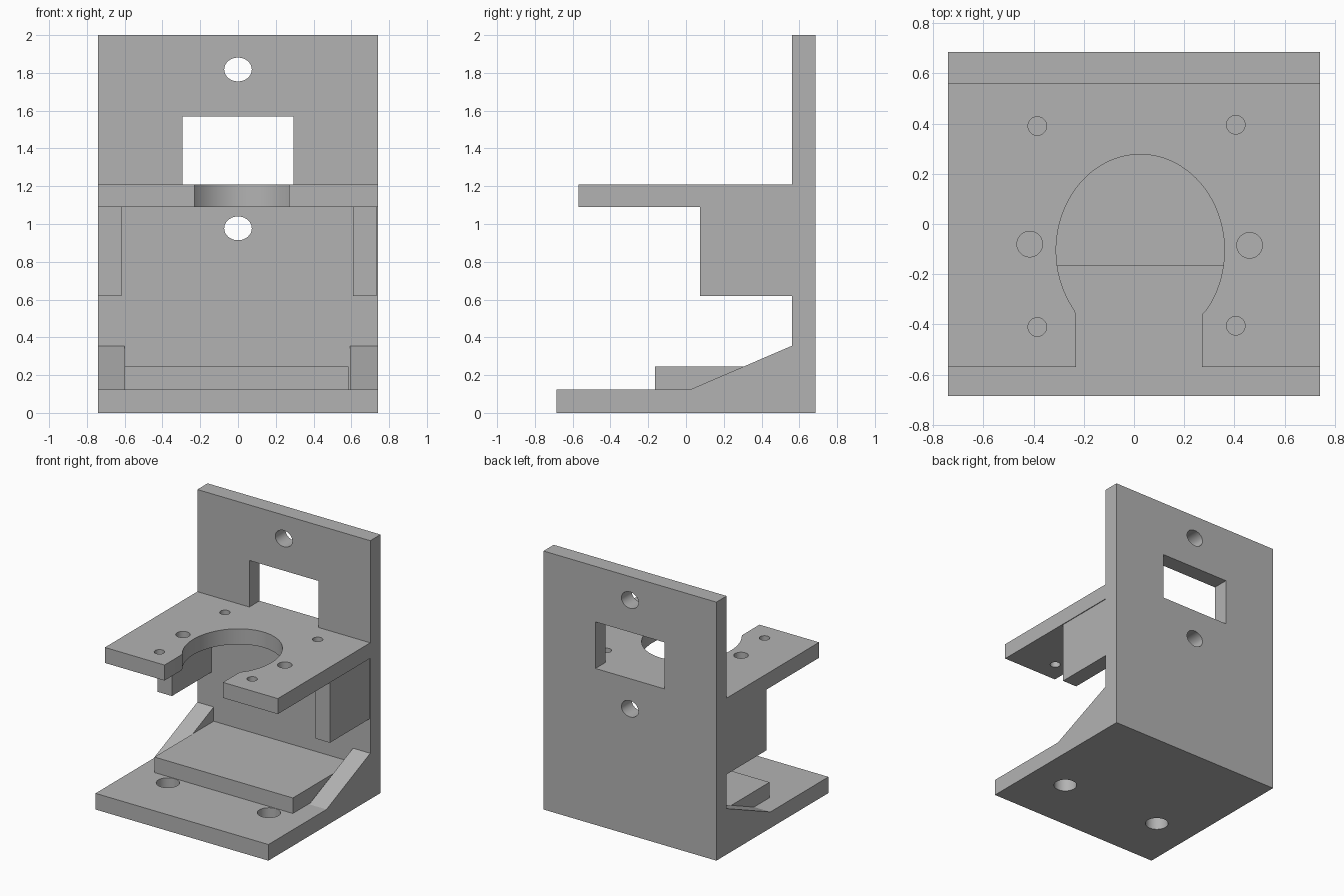
import bpy, bmesh
from math import sin, cos, pi, asin
from mathutils import Matrix

cube = bpy.data.objects.get("Cube")
if cube:
    bpy.data.objects.remove(cube, do_unlink=True)

GREY = (0.45, 0.45, 0.45, 1)
grey = bpy.data.materials.new("plain grey")
grey.use_nodes = True
grey.diffuse_color = GREY
grey.node_tree.nodes["Principled BSDF"].inputs["Base Color"].default_value = GREY

# Axis maps: profile (u, v) and thickness direction for each plane
PLANES = {
    "xy": Matrix(((1, 0, 0), (0, 1, 0), (0, 0, 1))).to_4x4(),
    "xz": Matrix(((1, 0, 0), (0, 0, 1), (0, 1, 0))).to_4x4(),
    "yz": Matrix(((0, 0, 1), (1, 0, 0), (0, 1, 0))).to_4x4(),
}


def rect(u0, u1, v0, v1):
    return [(u0, v0), (u1, v0), (u1, v1), (u0, v1)]


def arc(u, v, ru, rv, start=0, sweep=2 * pi, n=40):
    return [(u + ru * cos(start + sweep * i / n), v + rv * sin(start + sweep * i / n))
            for i in range(n)]


def plate(name, plane, low, high, outline, holes=()):
    """Extrude a flat outline with holes between two depths."""
    curve = bpy.data.curves.new(name, "CURVE")
    curve.dimensions, curve.fill_mode = "2D", "BOTH"
    curve.extrude = (high - low) / 2
    for loop in [outline, *holes]:
        spline = curve.splines.new("POLY")
        spline.points.add(len(loop) - 1)
        for point, (u, v) in zip(spline.points, loop):
            point.co = (u, v, 0, 1)
        spline.use_cyclic_u = True
    helper = bpy.data.objects.new(name + " outline", curve)
    bpy.context.collection.objects.link(helper)
    graph = bpy.context.evaluated_depsgraph_get()
    mesh = bpy.data.meshes.new_from_object(helper.evaluated_get(graph))
    bpy.data.objects.remove(helper, do_unlink=True)
    mesh.transform(PLANES[plane] @ Matrix.Translation((0, 0, (low + high) / 2)))
    bm = bmesh.new()
    bm.from_mesh(mesh)
    bmesh.ops.remove_doubles(bm, verts=bm.verts, dist=0.0005)
    bmesh.ops.recalc_face_normals(bm, faces=bm.faces)
    bm.to_mesh(mesh)
    bm.free()
    mesh.name = name
    mesh.materials.clear()
    mesh.materials.append(grey)
    obj = bpy.data.objects.new(name, mesh)
    bpy.context.collection.objects.link(obj)
    bpy.ops.object.select_all(action="DESELECT")
    obj.select_set(True)
    bpy.context.view_layer.objects.active = obj
    bpy.ops.object.shade_smooth_by_angle()
    return obj


W, D, WALL = 0.74, 0.685, 0.56

# Base with two mounting holes
plate("base", "xy", 0, 0.125, rect(-W, W, -D, WALL),
      [arc(x, -0.25, 0.082, 0.082) for x in (-0.425, 0.44)])

# Back wall with window and two holes
plate("back_wall", "xz", WALL, D, rect(-W, W, 0, 2),
      [rect(-0.295, 0.295, 1.21, 1.57)]
      + [arc(0, z, 0.073, 0.063) for z in (0.977, 1.818)])

# Shelf with a keyhole opening at the front edge
cx, cy, rx, ry = 0.025, -0.105, 0.335, 0.382
dip = asin(0.255 / ry)
keyhole = arc(cx, cy, rx, ry, -dip, pi + 2 * dip, 64)
shelf_outline = ([(0.27, -0.57), (W, -0.57), (W, WALL), (-W, WALL), (-W, -0.57),
                  (-0.23, -0.57), (-0.23, -0.36)] + keyhole[:0:-1] + [(0.27, -0.36)])
small = [(-0.385, 0.39), (0.405, 0.395), (-0.385, -0.41), (0.405, -0.405)]
large = [(-0.415, -0.08), (0.46, -0.085)]
plate("shelf", "xy", 1.09, 1.21, shelf_outline,
      [arc(x, y, 0.037, 0.037, n=32) for x, y in small]
      + [arc(x, y, 0.051, 0.051, n=32) for x, y in large])

# Raised pad on the base
plate("pad", "xy", 0.125, 0.245, rect(-0.6, 0.585, -0.165, WALL))

# Paired side braces under the shelf and sloped gussets on the base
gusset = [(0.025, 0.125), (WALL, 0.125), (WALL, 0.355)]
for side, brace_x, gusset_x in (("right", (-W, -0.618), (-W, -0.6)),
                                ("left", (0.61, 0.734), (0.592, W))):
    plate(side + "_brace", "yz", *brace_x, rect(0.075, WALL, 0.62, 1.09))
    plate(side + "_gusset", "yz", *gusset_x, gusset)
